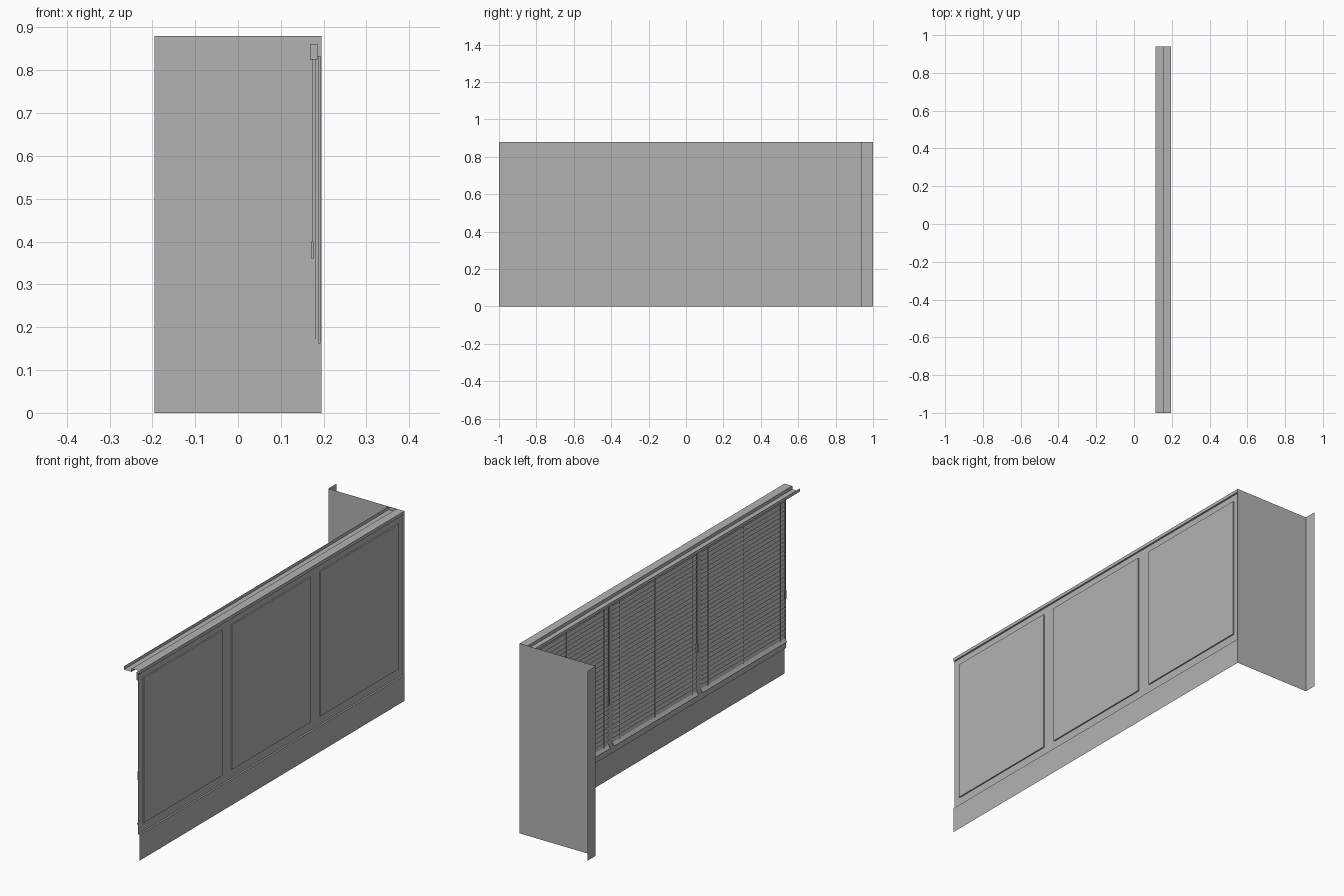
import bpy, bmesh
from mathutils import Vector

cube = bpy.data.objects.get("Cube")
if cube:
    bpy.data.objects.remove(cube, do_unlink=True)

grey = bpy.data.materials.new("plain_grey")
grey.use_nodes = True
grey.diffuse_color = (0.45, 0.45, 0.45, 1)
grey.node_tree.nodes["Principled BSDF"].inputs["Base Color"].default_value = (0.45, 0.45, 0.45, 1)

Y0, Y1 = -1.0, 0.94          # ends of the long window wall
BAYS = 3
PITCH = (Y1 - Y0) / BAYS
FACE = 0.187                 # plane of the window wall
TOP = 0.88


def finish(name, bm):
    mesh = bpy.data.meshes.new(name)
    bm.to_mesh(mesh)
    bm.free()
    mesh.materials.append(grey)
    obj = bpy.data.objects.new(name, mesh)
    bpy.context.scene.collection.objects.link(obj)
    return obj


def sheet(bm, profile, y0, y1):
    """Sweep an open (x, z) profile along y."""
    rows = [[bm.verts.new((x, y, z)) for x, z in profile] for y in (y0, y1)]
    for i in range(len(profile) - 1):
        bm.faces.new((rows[0][i], rows[0][i + 1], rows[1][i + 1], rows[1][i]))


def box(bm, lo, hi):
    lo, hi = Vector(lo), Vector(hi)
    verts = bmesh.ops.create_cube(bm, size=1)["verts"]
    bmesh.ops.scale(bm, vec=hi - lo, verts=verts)
    bmesh.ops.translate(bm, vec=(lo + hi) / 2, verts=verts)


def make_sheet(name, profile, y0, y1):
    bm = bmesh.new()
    sheet(bm, profile, y0, y1)
    return finish(name, bm)


def make_box(name, lo, hi):
    bm = bmesh.new()
    box(bm, lo, hi)
    return finish(name, bm)


# Long wall: skirting with a small ledge, then the window wall up to the header
make_sheet("lower_panel", [(0.195, 0), (0.195, 0.12), (FACE, 0.12)], Y0, Y1)
make_sheet("window_wall", [(FACE, 0.12), (FACE, 0.865)], Y0, Y1)

# Header with a channel on the room side
make_sheet("header_track", [(FACE, 0.865), (0.195, 0.865), (0.195, TOP), (0.155, TOP),
                            (0.155, 0.865), (0.115, 0.865), (0.115, TOP)], Y0, Y1)

# End wall with a short return flange
bm = bmesh.new()
outline = [(0.195, Y1), (-0.195, Y1), (-0.195, 1.0)]
low = [bm.verts.new((x, y, 0)) for x, y in outline]
high = [bm.verts.new((x, y, TOP)) for x, y in outline]
for i in range(2):
    bm.faces.new((low[i], low[i + 1], high[i + 1], high[i]))
finish("end_wall", bm)

# Window panes and blinds, one set per bay
SLATS = 32
Z_LOW, Z_HIGH = 0.172, 0.825
step = (Z_HIGH - Z_LOW) / SLATS
for bay in range(BAYS):
    mid = Y0 + PITCH * (bay + 0.5)
    tag = f"_{bay + 1}"
    make_box("window_pane" + tag, (FACE, mid - 0.288, 0.162), (0.193, mid + 0.288, 0.833))

    start, end = mid - 0.308, mid + 0.308
    make_box("blind_headrail" + tag, (0.168, start, 0.825), (0.186, end, 0.861))

    # Nearly closed slats, lower edges toward the room
    bm = bmesh.new()
    for s in range(SLATS):
        z = Z_LOW + s * step
        sheet(bm, [(0.181, z), (0.186, z + step)], start, end)
    finish("blind_slats" + tag, bm)

    # Tilted bottom rail
    make_sheet("blind_bottom_rail" + tag, [(0.171, 0.159), (0.184, 0.177), (0.186, 0.174),
                                           (0.173, 0.156), (0.171, 0.159)], start, end)

    # Ladder cords
    bm = bmesh.new()
    for y in (start + 0.035, mid, end - 0.05):
        box(bm, (0.1795, y - 0.002, Z_LOW), (0.181, y + 0.002, Z_HIGH))
    finish("blind_cords" + tag, bm)

    # Pull cord and its grip
    y = start + 0.008
    make_box("pull_cord" + tag, (0.1725, y - 0.001, 0.4), (0.1745, y + 0.001, 0.825))
    make_box("pull_grip" + tag, (0.1705, y - 0.004, 0.36), (0.1765, y + 0.004, 0.4))
